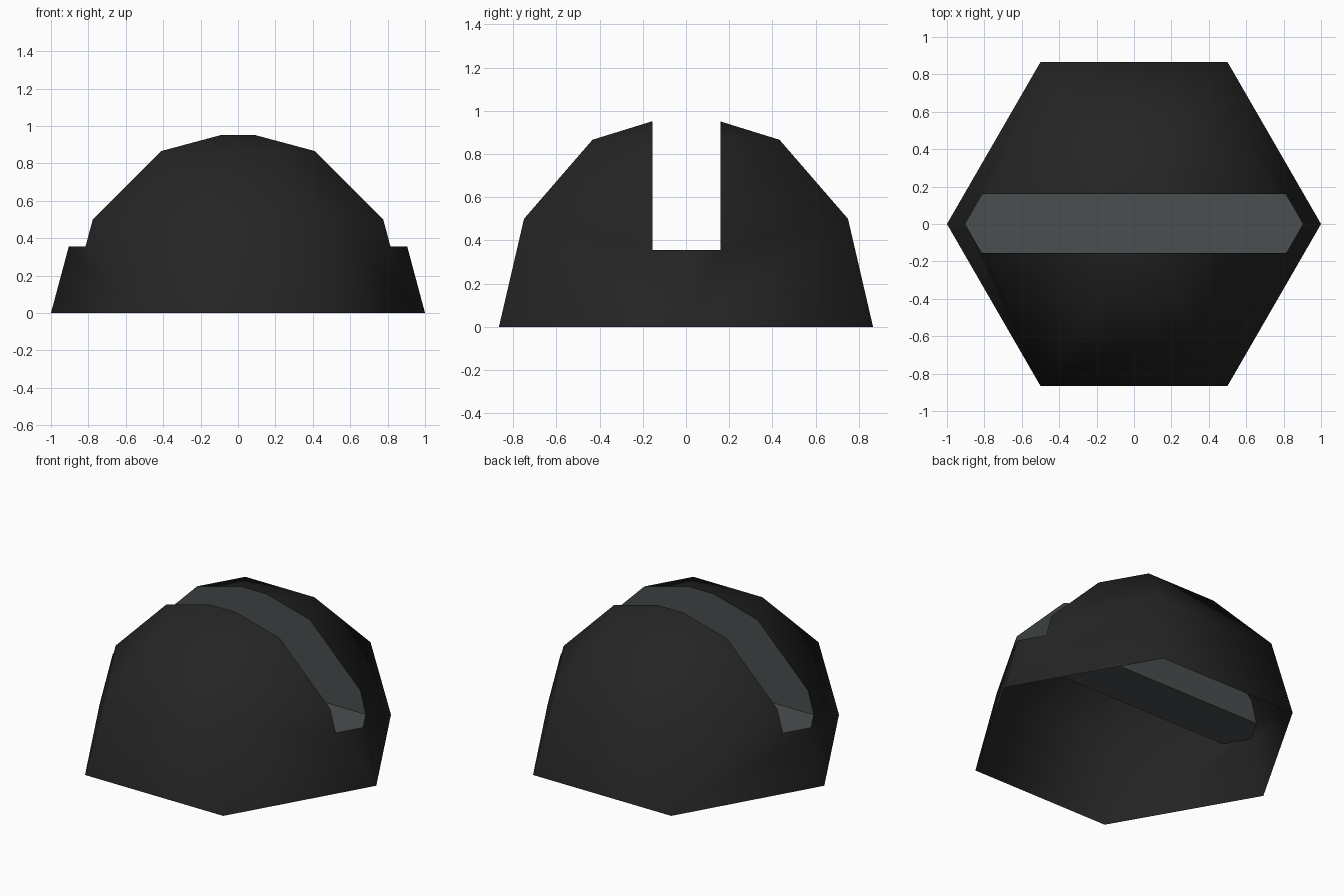
import bpy
import bmesh
from math import sin, cos, pi

SIDES, STEPS = 6, 3
SLOT_FRONT, SLOT_BACK, SLOT_FLOOR = -0.155, 0.16, 0.355

cube = bpy.data.objects.get("Cube")
if cube:
    bpy.data.objects.remove(cube, do_unlink=True)


def material(name, colour):
    mat = bpy.data.materials.new(name)
    mat.use_nodes = True
    mat.diffuse_color = colour
    mat.node_tree.nodes["Principled BSDF"].inputs["Base Color"].default_value = colour
    return mat


def add_object(name, bm):
    mesh = bpy.data.meshes.new(name)
    bmesh.ops.recalc_face_normals(bm, faces=bm.faces)
    bm.to_mesh(mesh)
    bm.free()
    obj = bpy.data.objects.new(name, mesh)
    bpy.context.collection.objects.link(obj)
    return obj


# Six-sided dome, closed underneath for the cut
bm = bmesh.new()
rings = []
for step in range(STEPS):
    tilt = step * pi / 2 / STEPS
    rings.append([bm.verts.new((cos(tilt) * cos(2 * pi * i / SIDES),
                                cos(tilt) * sin(2 * pi * i / SIDES),
                                sin(tilt))) for i in range(SIDES)])
apex = bm.verts.new((0, 0, 1))
for i in range(SIDES):
    j = (i + 1) % SIDES
    for low, high in zip(rings, rings[1:]):
        bm.faces.new((low[i], low[j], high[j], high[i]))
    bm.faces.new((rings[-1][i], rings[-1][j], apex))
bm.faces.new(rings[0])
dome = add_object("dome_shell", bm)
dome.data.materials.append(material("charcoal", (0.018, 0.018, 0.018, 1)))
dome.data.materials.append(material("slate grey", (0.068, 0.077, 0.079, 1)))

# Slot running from side to side
bm = bmesh.new()
bmesh.ops.create_cube(bm, size=1)
for v in bm.verts:
    v.co = (v.co.x * 4,
            SLOT_BACK if v.co.y > 0 else SLOT_FRONT,
            2 if v.co.z > 0 else SLOT_FLOOR)
cutter = add_object("slot_cutter", bm)
cut = dome.modifiers.new("slot", 'BOOLEAN')
cut.operation = 'DIFFERENCE'
cut.solver = 'EXACT'
cut.object = cutter
bpy.context.view_layer.objects.active = dome
bpy.ops.object.modifier_apply(modifier=cut.name)
bpy.data.objects.remove(cutter, do_unlink=True)

# Open the underside, colour the slot, smooth the dome with crisp slot edges
bm = bmesh.new()
bm.from_mesh(dome.data)
base = [f for f in bm.faces if all(v.co.z < 0.001 for v in f.verts)]
bmesh.ops.delete(bm, geom=base, context='FACES_ONLY')
for f in bm.faces:
    in_slot = all(SLOT_FRONT - 0.001 < v.co.y < SLOT_BACK + 0.001
                  and v.co.z > SLOT_FLOOR - 0.001 for v in f.verts)
    f.material_index = int(in_slot)
    f.smooth = not in_slot
for e in bm.edges:
    e.smooth = not any(f.material_index for f in e.link_faces)
bm.to_mesh(dome.data)
bm.free()
